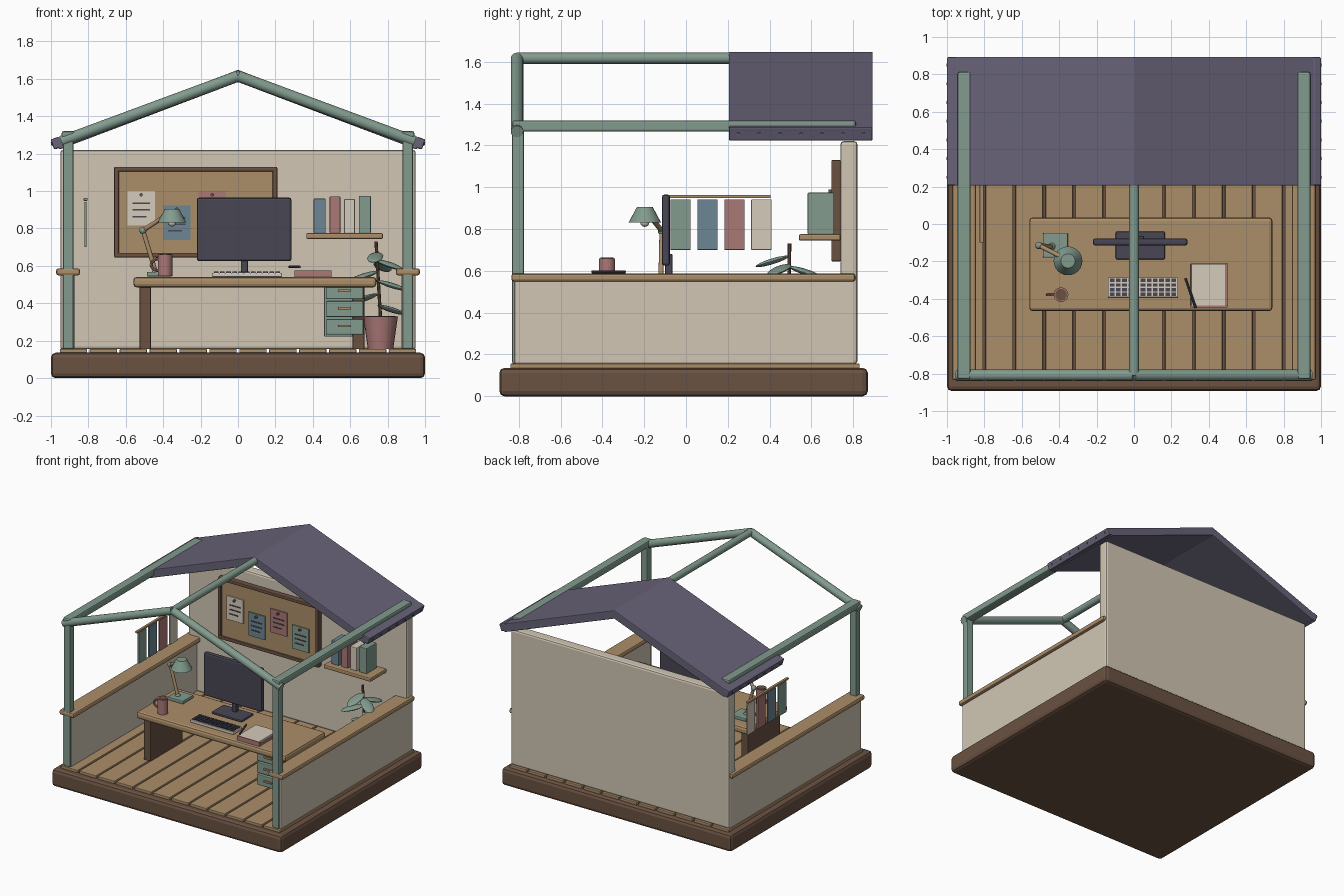
import bpy, bmesh, math
from mathutils import Vector, Matrix

cube = bpy.data.objects.get("Cube")
if cube:
    bpy.data.objects.remove(cube, do_unlink=True)


def material(name, rgb):
    lin = [((c / 255 + 0.055) / 1.055) ** 2.4 for c in rgb] + [1.0]
    m = bpy.data.materials.new(name)
    m.use_nodes = True
    m.diffuse_color = lin
    bsdf = next(n for n in m.node_tree.nodes if n.type == 'BSDF_PRINCIPLED')
    bsdf.inputs["Base Color"].default_value = lin
    bsdf.inputs["Roughness"].default_value = 0.8
    return m


BEIGE = material("beige plaster", (209, 198, 180))
CREAM = material("cream paper", (213, 203, 187))
WOOD = material("light wood", (171, 141, 104))
BROWN = material("dark brown wood", (106, 82, 66))
GREEN = material("sage green", (130, 155, 142))
PINK = material("dusty pink", (170, 120, 118))
BLUE = material("slate blue", (108, 134, 147))
NAVY = material("dark navy", (72, 70, 84))
PURPLE = material("roof purple", (104, 99, 120))


def finish(name, bm, mat, smooth=False, bevel=0.0):
    bmesh.ops.recalc_face_normals(bm, faces=bm.faces)
    me = bpy.data.meshes.new(name)
    bm.to_mesh(me)
    bm.free()
    me.materials.append(mat)
    ob = bpy.data.objects.new(name, me)
    bpy.context.scene.collection.objects.link(ob)
    if bevel:
        mod = ob.modifiers.new("Soft edges", 'BEVEL')
        mod.width, mod.segments = bevel, 2
    if smooth:
        bpy.ops.object.select_all(action='DESELECT')
        ob.select_set(True)
        bpy.context.view_layer.objects.active = ob
        bpy.ops.object.shade_smooth_by_angle(angle=math.radians(40))
    return ob


def box(name, x, y, z, mat, bevel=0.0, tilt=0.0):
    """Box from (min, max) ranges, optionally tilted about its own y axis."""
    size = [r[1] - r[0] for r in (x, y, z)]
    mid = [(r[0] + r[1]) / 2 for r in (x, y, z)]
    bm = bmesh.new()
    bmesh.ops.create_cube(bm, size=1, matrix=Matrix.Translation(mid)
                          @ Matrix.Rotation(tilt, 4, 'Y') @ Matrix.Diagonal((*size, 1)))
    return finish(name, bm, mat, bevel=bevel)


def rod(name, a, b, r1, mat, r2=None, sides=16):
    """Cylinder or cone between two points."""
    a, b = Vector(a), Vector(b)
    d = b - a
    bm = bmesh.new()
    bmesh.ops.create_cone(bm, cap_ends=True, segments=sides, radius1=r1,
                          radius2=r1 if r2 is None else r2, depth=d.length,
                          matrix=Matrix.Translation((a + b) / 2)
                          @ d.to_track_quat('Z', 'Y').to_matrix().to_4x4())
    return finish(name, bm, mat, smooth=True)


def ball(name, at, r, mat, scale=(1, 1, 1), turn=Matrix()):
    bm = bmesh.new()
    bmesh.ops.create_uvsphere(bm, u_segments=16, v_segments=8, radius=r,
                              matrix=Matrix.Translation(at) @ turn @ Matrix.Diagonal((*scale, 1)))
    return finish(name, bm, mat, smooth=True)


def prism(name, profile, y, mat, bevel=0.0):
    """Outline in x and z, extruded along y."""
    bm = bmesh.new()
    face = bm.faces.new([bm.verts.new((px, y[0], pz)) for px, pz in profile])
    out = bmesh.ops.extrude_face_region(bm, geom=[face])["geom"]
    bmesh.ops.translate(bm, vec=(0, y[1] - y[0], 0),
                        verts=[v for v in out if isinstance(v, bmesh.types.BMVert)])
    return finish(name, bm, mat, bevel=bevel)


# Base, floor planks and walls
box("base", (-1, 1), (-0.893, 0.87), (0, 0.136), BROWN, 0.025)
for i in range(12):
    x = -0.96 + i * 0.16
    box(f"floor_plank_{i + 1}", (x + 0.007, x + 0.153), (-0.84, 0.83), (0.13, 0.156), WOOD, 0.004)
box("back_wall", (-0.95, 0.95), (0.738, 0.82), (0.155, 1.22), BEIGE, 0.015)

# Side walls, rails, posts, beams and rafters
for s, side in ((1, "left"), (-1, "right")):
    def span(a, b):
        return tuple(sorted((s * a, s * b)))
    box(f"{side}_wall", span(0.875, 0.95), (-0.82, 0.81), (0.155, 0.555), BEIGE, 0.008)
    box(f"{side}_rail", span(0.845, 0.972), (-0.835, 0.81), (0.549, 0.587), WOOD, 0.012)
    box(f"{side}_front_post", span(0.88, 0.936), (-0.831, -0.775), (0.155, 1.28), GREEN, 0.008)
    box(f"{side}_eave_beam", span(0.873, 0.943), (-0.83, 0.812), (1.267, 1.32), GREEN, 0.01)
    rod(f"{side}_front_rafter", (0, -0.808, 1.615), (s * 0.945, -0.808, 1.265), 0.03, GREEN)
    box(f"{side}_eave_trim", span(0.948, 0.994), (0.205, 0.893), (1.227, 1.285),
        PURPLE, 0.008, s * math.radians(20))
    for i in range(7):
        y = 0.25 + i * 0.1
        rod(f"{side}_eave_rivet_{i + 1}", (s * 0.98, y, 1.258), (s * 1.0, y, 1.252), 0.009, PURPLE, sides=10)
rod("ridge_beam", (0, -0.81, 1.617), (0, 0.8, 1.617), 0.027, GREEN)
prism("roof", [(0, 1.648), (0.975, 1.28), (0.955, 1.222), (0, 1.583), (-0.955, 1.222), (-0.975, 1.28)],
      (0.205, 0.893), PURPLE, 0.005)

# Desk with panel legs and a drawer unit
box("desk_top", (-0.56, 0.74), (-0.466, 0.035), (0.485, 0.541), WOOD, 0.018)
box("desk_right_leg", (-0.527, -0.465), (-0.42, -0.02), (0.155, 0.49), BROWN, 0.006)
box("desk_left_leg", (0.612, 0.676), (-0.42, -0.02), (0.155, 0.49), BROWN, 0.006)
box("drawer_unit", (0.46, 0.64), (-0.4, -0.04), (0.222, 0.487), GREEN, 0.005)
for i in range(3):
    z = 0.232 + i * 0.095
    box(f"drawer_front_{i + 1}", (0.47, 0.67), (-0.438, -0.395), (z, z + 0.084), GREEN, 0.006)
    box(f"drawer_handle_{i + 1}", (0.535, 0.605), (-0.452, -0.436), (z + 0.04, z + 0.053), WOOD, 0.003)

# Monitor
box("monitor_screen", (-0.22, 0.286), (-0.115, -0.077), (0.625, 0.965), NAVY, 0.012)
box("monitor_stand", (0.015, 0.053), (-0.1, -0.065), (0.55, 0.68), NAVY, 0.004)
box("monitor_foot", (-0.098, 0.165), (-0.19, -0.04), (0.541, 0.56), NAVY, 0.008)

# Keyboard
box("keyboard", (-0.14, 0.236), (-0.393, -0.285), (0.541, 0.563), CREAM, 0.005)
keys = bmesh.new()
for i in range(11):
    for j in range(4):
        at = (-0.117 + i * 0.033, -0.376 + j * 0.025, 0.566)
        bmesh.ops.create_cube(keys, size=1, matrix=Matrix.Translation(at)
                              @ Matrix.Diagonal((0.025, 0.018, 0.009, 1)))
finish("keyboard_keys", keys, NAVY)

# Notebook and pen
box("notebook_cover", (0.303, 0.5), (-0.447, -0.21), (0.541, 0.56), PINK, 0.004)
box("notebook_spine", (0.303, 0.5), (-0.447, -0.437), (0.541, 0.576), PINK)
box("notebook_pages", (0.306, 0.492), (-0.438, -0.214), (0.555, 0.576), CREAM, 0.003)
rod("pen", (0.275, -0.29, 0.595), (0.33, -0.45, 0.595), 0.007, NAVY, sides=8)

# Mug with coffee and a handle
rod("mug", (-0.39, -0.378, 0.545), (-0.39, -0.378, 0.66), 0.039, PINK, sides=24)
rod("coffee", (-0.39, -0.378, 0.658), (-0.39, -0.378, 0.663), 0.031, BROWN, sides=24)
ring = [Vector((-0.425 - 0.04 * math.sin(t), -0.378, 0.606 + 0.032 * math.cos(t)))
        for t in (k * math.pi / 6 for k in range(7))]
for i in range(6):
    rod(f"mug_handle_{i + 1}", ring[i], ring[i + 1], 0.008, PINK, sides=8)

# Desk lamp
box("lamp_base", (-0.487, -0.353), (-0.18, -0.047), (0.543, 0.568), GREEN, 0.006)
foot, elbow, head = (-0.44, -0.12, 0.565), (-0.508, -0.115, 0.79), (-0.36, -0.19, 0.885)
rod("lamp_lower_arm", foot, elbow, 0.012, WOOD)
rod("lamp_upper_arm", elbow, head, 0.012, WOOD)
for i, p in enumerate((foot, elbow, head)):
    ball(f"lamp_joint_{i + 1}", p, 0.02, GREEN)
rod("lamp_shade", (-0.353, -0.197, 0.832), (-0.353, -0.197, 0.905), 0.077, GREEN, 0.038, 24)
ball("lamp_bulb", (-0.353, -0.197, 0.832), 0.022, CREAM)

# Pinboard with notes
box("pinboard_panel", (-0.65, 0.2), (0.708, 0.74), (0.655, 1.12), WOOD)
for n, x, z in (("top", (-0.662, 0.21), (1.105, 1.13)), ("bottom", (-0.662, 0.21), (0.645, 0.67)),
                ("left", (0.185, 0.21), (0.645, 1.13)), ("right", (-0.662, -0.637), (0.645, 1.13))):
    box(f"pinboard_frame_{n}", x, (0.695, 0.74), z, BROWN, 0.006)
for i, mat in enumerate((CREAM, BLUE, PINK, GREEN)):
    x, z = -0.59 + i * 0.19, 0.815 - (i % 2) * 0.077
    box(f"note_{i + 1}", (x, x + 0.145), (0.7, 0.709), (z, z + 0.185), mat)
    rod(f"note_pin_{i + 1}", (x + 0.072, 0.7, z + 0.165), (x + 0.072, 0.682, z + 0.165), 0.009, BROWN, sides=10)
    for j in range(3):
        h = z + 0.045 + j * 0.035
        box(f"note_{i + 1}_line_{j + 1}", (x + 0.025, x + (0.1 if j == 0 else 0.12)), (0.696, 0.701),
            (h, h + 0.008), NAVY)

# Wall shelf with books
box("shelf", (0.365, 0.775), (0.54, 0.74), (0.744, 0.775), WOOD, 0.008)
for x, w, top, mat in ((0.405, 0.063, 0.96, BLUE), (0.49, 0.057, 0.972, PINK),
                       (0.567, 0.058, 0.957, CREAM), (0.646, 0.064, 0.974, GREEN)):
    box(f"{mat.name.split()[-1]}_book", (x, x + w), (0.582, 0.708), (0.775, top), mat, 0.004)

# Fabric swatches on a hanging rail
box("swatch_rail", (-0.825, -0.805), (-0.1, 0.405), (0.948, 0.963), WOOD, 0.003)
for i, mat in enumerate((GREEN, BLUE, PINK, CREAM)):
    y = -0.075 + i * 0.129
    box(f"swatch_{i + 1}", (-0.821, -0.809), (y, y + 0.097), (0.7, 0.942), mat, 0.003)

# Potted plant
rod("plant_pot", (0.762, 0.49, 0.156), (0.762, 0.49, 0.33), 0.068, PINK, 0.093, 20)
rod("plant_soil", (0.762, 0.49, 0.325), (0.762, 0.49, 0.333), 0.08, BROWN, sides=20)
rod("plant_stem", (0.762, 0.49, 0.32), (0.738, 0.495, 0.73), 0.009, BROWN, sides=8)
for i, (turn, z) in enumerate(((20, 0.39), (150, 0.45), (-15, 0.52), (205, 0.57),
                               (70, 0.62), (-35, 0.63), (262, 0.67))):
    spin = Matrix.Rotation(math.radians(turn), 4, 'Z') @ Matrix.Rotation(math.radians(17), 4, 'Y')
    at = Vector((0.745, 0.493, z)) + spin @ Vector((0.085, 0, 0))
    ball(f"plant_leaf_{i + 1}", at, 0.085, GREEN, (1, 0.5, 0.16), spin)
